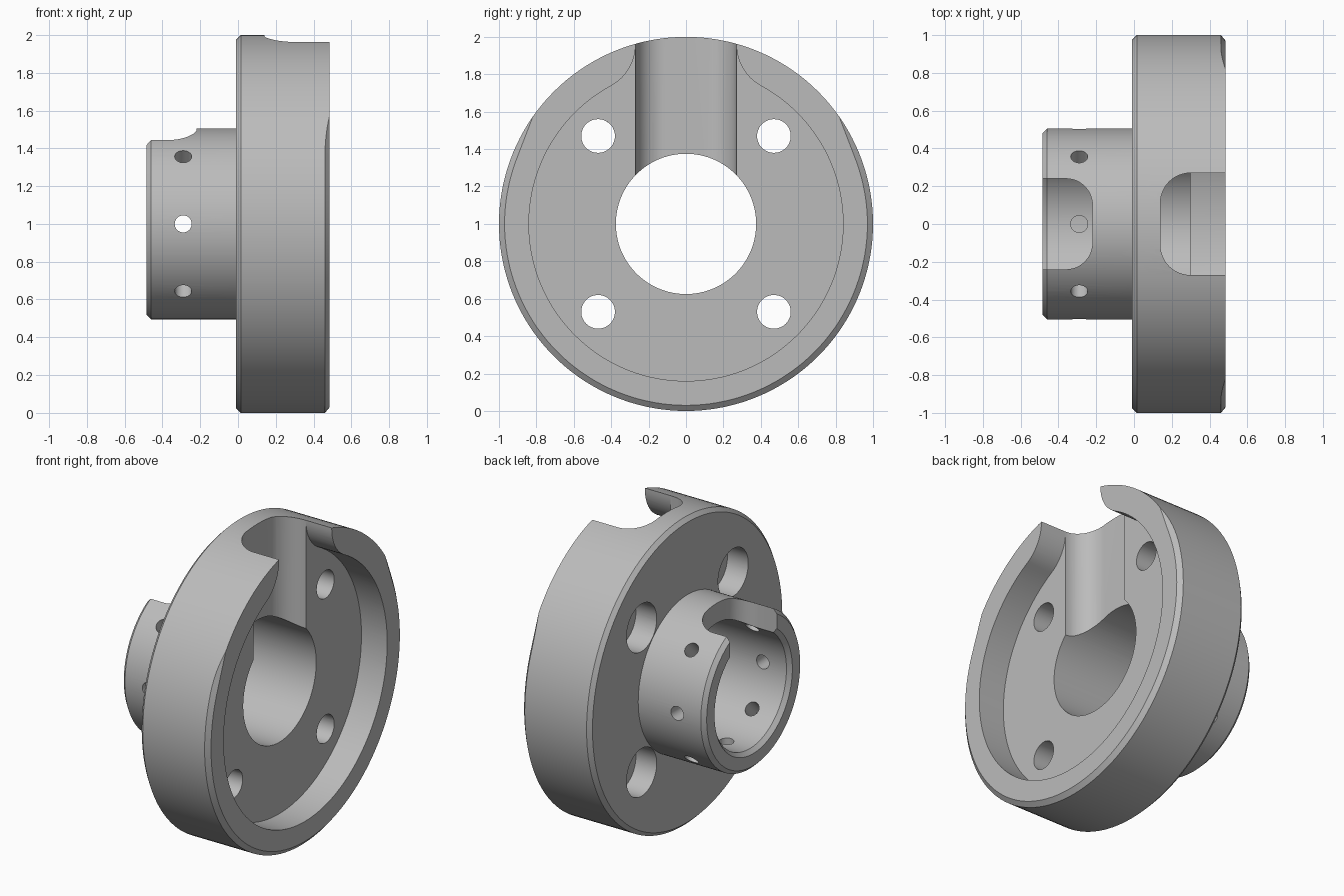
import bpy, bmesh
from math import sin, cos, asin, acos, atan2, pi, radians
from mathutils import Matrix, Vector

if "Cube" in bpy.data.objects:
    bpy.data.objects.remove(bpy.data.objects["Cube"], do_unlink=True)

AXIS = Vector((0, 0, 1))      # the shaft axis runs along x at this height
SEGMENTS = 144
CORNER_STEPS = 12

steel = bpy.data.materials.new("grey_steel")
steel.use_nodes = True
GREY = (0.5, 0.5, 0.5, 1)
steel.diffuse_color = GREY
steel.node_tree.nodes["Principled BSDF"].inputs["Base Color"].default_value = GREY


def finish(name, bm):
    bmesh.ops.remove_doubles(bm, verts=bm.verts, dist=1e-5)
    bmesh.ops.recalc_face_normals(bm, faces=bm.faces)
    mesh = bpy.data.meshes.new(name)
    bm.to_mesh(mesh)
    bm.free()
    mesh.materials.append(steel)
    obj = bpy.data.objects.new(name, mesh)
    bpy.context.scene.collection.objects.link(obj)
    return obj


def revolve(name, profile_at, segments):
    """Turn a closed (x, radius) profile around the shaft axis."""
    bm = bmesh.new()
    rings = []
    for i in range(segments):
        a = 2 * pi * i / segments
        rings.append([bm.verts.new((x, r * cos(a), AXIS.z + r * sin(a)))
                      for x, r in profile_at(a)])
    n = len(rings[0])
    for i, ring in enumerate(rings):
        after = rings[(i + 1) % segments]
        for j in range(n):
            k = (j + 1) % n
            bm.faces.new((ring[j], ring[k], after[k], after[j]))
    return finish(name, bm)


def prism(name, outline, direction):
    """Extrude a closed outline of points."""
    bm = bmesh.new()
    face = bm.faces.new([bm.verts.new(p) for p in outline])
    moved = bmesh.ops.extrude_face_region(bm, geom=[face], use_keep_orig=True)["geom"]
    verts = [g for g in moved if isinstance(g, bmesh.types.BMVert)]
    bmesh.ops.translate(bm, verts=verts, vec=direction)
    return finish(name, bm)


def cylinder(name, radius, start, end, segments=32):
    start, end = Vector(start), Vector(end)
    d = end - start
    bm = bmesh.new()
    turn = d.to_track_quat('Z', 'Y').to_matrix().to_4x4()
    bmesh.ops.create_cone(bm, cap_ends=True, segments=segments, radius1=radius,
                          radius2=radius, depth=d.length,
                          matrix=Matrix.Translation((start + end) / 2) @ turn)
    return finish(name, bm)


def arc(cx, cy, r, a0, a1, steps):
    return [(cx + r * cos(a0 + (a1 - a0) * i / steps),
             cy + r * sin(a0 + (a1 - a0) * i / steps)) for i in range(steps + 1)]


# Hub and flange as one turned body; the rim chamfer runs out straight near the top
def body_profile(a):
    lift = max(0, asin(sin(a)) - radians(21))
    lift = min(lift, acos(0.97))
    rim_x = 0.46 + 0.025 * (1 - cos(lift)) / 0.03
    return [(-0.46, 0.375), (-0.485, 0.40), (-0.485, 0.48), (-0.46, 0.505),
            (-0.01, 0.505), (-0.01, 0.975), (0.015, 1), (rim_x, 1),
            (0.485, 0.97 / cos(lift)), (0.485, 0.375)]


body = revolve("flanged_hub", body_profile, SEGMENTS)
cutters = []

# Round pocket in the flange, flaring with fillets into the top slot
POCKET, SLOT, FILLET = 0.84, 0.27, 0.25
reach = POCKET + FILLET
fy = SLOT + FILLET
fz = (reach ** 2 - fy ** 2) ** 0.5
tangent = atan2(fz, fy)
side = arc(fy, fz, FILLET, pi, pi + tangent, CORNER_STEPS)
side += arc(0, 0, POCKET, tangent, -pi / 2, SEGMENTS // 2)[1:]
outline = side + [(-y, z) for y, z in reversed(side[:-1])]
cutters.append(prism("pocket_cutter", [(0.30, y, z + AXIS.z) for y, z in outline],
                     (0.3, 0, 0)))


# Round-cornered slots through the top of the flange and of the hub wall
def slot(name, floor_x, way, half, corner, top):
    edge = arc(corner, half - corner, corner, pi, pi / 2, CORNER_STEPS)
    edge.append((0.5, half))
    edge = [(x, -y) for x, y in reversed(edge)] + edge
    cutters.append(prism(name, [(floor_x + way * x, y, 1.1) for x, y in edge],
                         (0, 0, top - 1.1)))


slot("flange_slot_cutter", 0.14, 1, SLOT, 0.158, 2.2)
slot("hub_slot_cutter", -0.22, -1, 0.24, 0.14, 1.7)

# Four bolt holes, counterbored from the hub side
for y in (-0.47, 0.47):
    for z in (0.53, 1.47):
        cutters.append(cylinder("bolt_cutter", 0.09, (-0.2, y, z), (0.6, y, z), 48))
        cutters.append(cylinder("counterbore_cutter", 0.155, (-0.2, y, z), (0.14, y, z), 48))

# Radial holes around the hub; the top one falls inside the slot
for i in range(8):
    if i != 2:
        out = Vector((0, cos(i * pi / 4), sin(i * pi / 4)))
        base = AXIS + Vector((-0.29, 0, 0))
        cutters.append(cylinder("radial_cutter", 0.045, base + out * 0.3, base + out * 0.6))

# Cut everything, then discard the cutters
for c in cutters:
    c.hide_render = True
    mod = body.modifiers.new(c.name, 'BOOLEAN')
    mod.operation = 'DIFFERENCE'
    mod.solver = 'EXACT'
    mod.object = c
graph = bpy.context.evaluated_depsgraph_get()
cut_mesh = bpy.data.meshes.new_from_object(body.evaluated_get(graph))
body.modifiers.clear()
body.data = cut_mesh
for c in cutters:
    bpy.data.objects.remove(c, do_unlink=True)

bpy.ops.object.select_all(action='DESELECT')
body.select_set(True)
bpy.context.view_layer.objects.active = body
bpy.ops.object.shade_smooth_by_angle(angle=radians(25))
